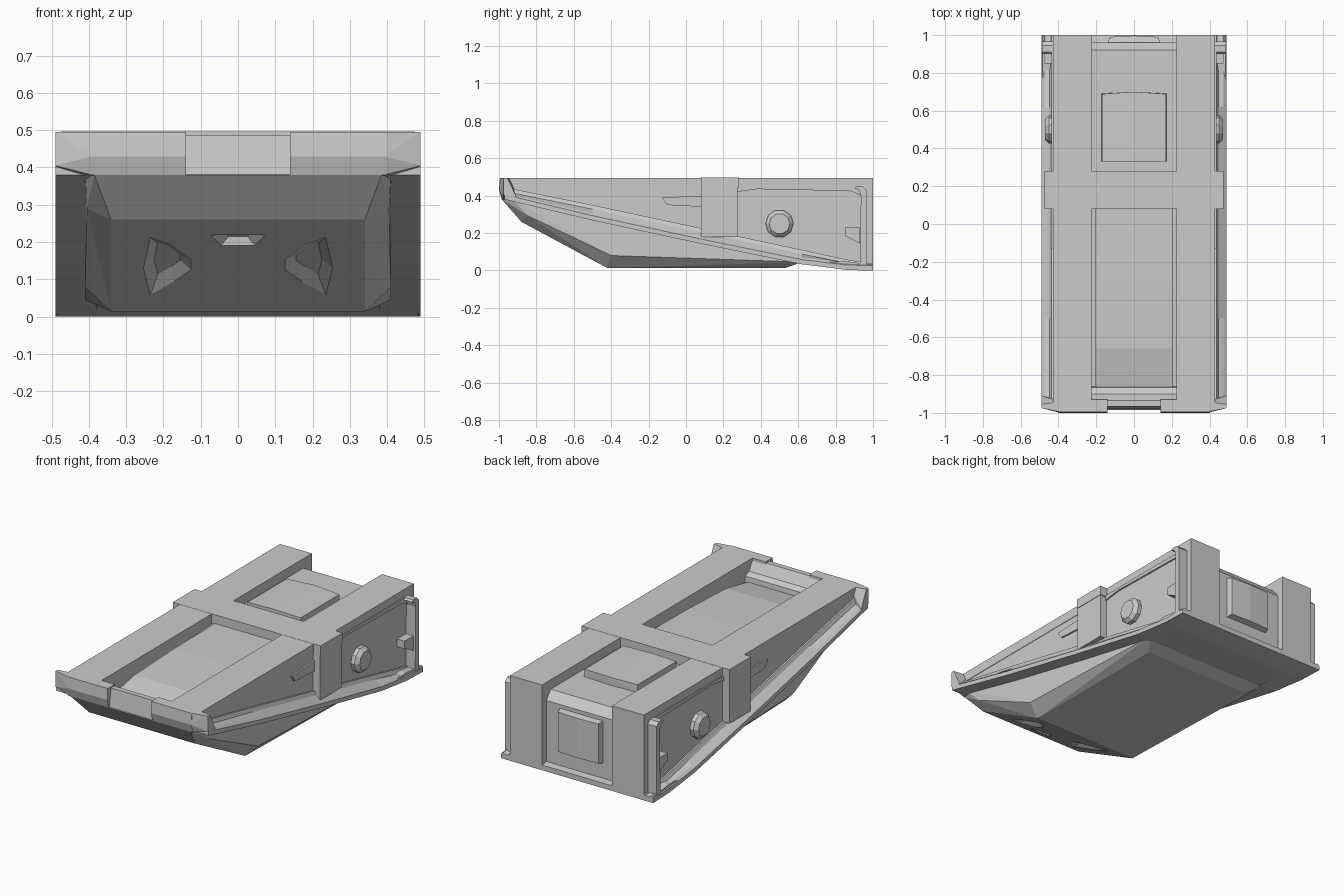
import bpy, bmesh
from mathutils import Vector, Matrix
from math import pi

if "Cube" in bpy.data.objects:
    bpy.data.objects.remove(bpy.data.objects["Cube"])


def finish(name, bm, mirror=False):
    bmesh.ops.recalc_face_normals(bm, faces=bm.faces)
    me = bpy.data.meshes.new(name)
    bm.to_mesh(me)
    bm.free()
    ob = bpy.data.objects.new(name, me)
    bpy.context.collection.objects.link(ob)
    if mirror:
        ob.modifiers.new("mirror", 'MIRROR').use_mirror_merge = False
    return ob


def loft(name, rings, mirror=False):
    """Skin closed rings of equal length and cap both ends."""
    bm = bmesh.new()
    vs = [[bm.verts.new(p) for p in r] for r in rings]
    n = len(vs[0])
    for a, b in zip(vs, vs[1:]):
        for i in range(n):
            bm.faces.new((a[i], a[(i + 1) % n], b[(i + 1) % n], b[i]))
    bm.faces.new(vs[0])
    bm.faces.new(vs[-1])
    return finish(name, bm, mirror)


def prism(name, yz, x0, x1, mirror=False):
    """Extrude a side profile across x."""
    return loft(name, [[(x, y, z) for y, z in yz] for x in (x0, x1)], mirror)


def box(name, x, y, z, mirror=False):
    return prism(name, [(y[0], z[0]), (y[1], z[0]), (y[1], z[1]), (y[0], z[1])], *x, mirror)


def hull(name, pts, mirror=False):
    bm = bmesh.new()
    for p in pts:
        bm.verts.new(p)
    res = bmesh.ops.convex_hull(bm, input=bm.verts)
    junk = [g for g in res["geom_interior"] if isinstance(g, bmesh.types.BMVert)]
    bmesh.ops.delete(bm, geom=junk, context='VERTS')
    bmesh.ops.dissolve_limit(bm, angle_limit=0.02, verts=bm.verts, edges=bm.edges)
    return finish(name, bm, mirror)


# Faceted lower hull: flat bottom, narrow chamfer, upright sides
half = [(.34, -.42, .013), (.34, .53, .013), (.34, -.88, .26), (.41, -.40, .08),
        (.41, .30, .07), (.405, -.84, .29), (.385, -.985, .38), (.41, -.94, .39), (.41, .62, .045)]
lower = hull("lower_hull", [(s * x, y, z) for x, y, z in half for s in (1, -1)])

# Tapered pockets in the sloped bow
normal = Vector((0, -.47, -.883))


def pocket(outline, depth):
    pts = [Vector((x, -.42 - (z - .013) * .46 / .247, z)) for x, z in outline]
    mid = sum(pts, Vector()) / len(pts)
    return hull("pocket_cutter", [p + normal * .005 for p in pts] +
                [mid + (p - mid) * .5 - normal * depth for p in pts])


side_pocket = [(.24, .22), (.18, .20), (.12, .155), (.12, .125), (.17, .09), (.24, .05), (.26, .13)]
mid_pocket = [(-.08, .22), (.08, .22), (.05, .19), (-.05, .19)]
for outline, depth in ((side_pocket, .022), ([(-x, z) for x, z in side_pocket], .022), (mid_pocket, .02)):
    cutter = pocket(outline, depth)
    mod = lower.modifiers.new("pocket", 'BOOLEAN')
    mod.operation, mod.solver, mod.object = 'DIFFERENCE', 'EXACT', cutter
    bpy.context.view_layer.objects.active = lower
    bpy.ops.object.modifier_apply(modifier=mod.name)
    bpy.data.objects.remove(cutter)

# Body core with stepped recess floors, and side walls
bottom = [(-.93, .375), (.62, .035), (.85, .008), (.96, .008)]
prism("body_core", bottom + [(.96, .39), (.92, .44), (.18, .44), (-.06, .43), (-.87, .375), (-.93, .38)], -.23, .23)
prism("side_wall", bottom + [(.96, .46), (-.93, .46)], .225, .427, True)

# Sloping flange along each side, and rear sill
stations = [(-.97, .445, .405), (-.5, .35, .293), (.08, .226, .168), (.62, .11, .058), (.85, .06, .03), (1, .035, .025)]
rings = []
for y, zu, zl in stations:
    low = max(zl - .025, 0)
    rings.append([(.38, y, low), (.40, y, zu), (.437, y, zu), (.447, y, zu - .022),
                  (.475, y, zl + .012), (.49, y, zl), (.49, y, low), (.45, y, low)])
loft("side_flange", rings, True)
prism("rear_sill", [(.62, .035), (.85, .004), (.95, 0), (1, 0), (1, .03), (.85, .05)], -.485, .485)

# Rails wrapping over the top and down the back
prism("top_rail", [(-.97, .495), (1, .495), (1, 0), (.95, 0), (.95, .44), (-.97, .44)], .225, .43, True)

# Front lip with a set-back middle notch and flared corner ears
prism("front_lip", [(-.93, .495), (-.995, .495), (-1, .43), (-.985, .38), (-.93, .375)], .14, .40, True)
prism("front_lip_notch", [(-.94, .487), (-.965, .487), (-.98, .377), (-.88, .37), (-.88, .39)], -.225, .225)
hull("front_lip_ear", [(.39, -.995, .495), (.39, -.94, .495), (.39, -1, .43), (.39, -.985, .38), (.39, -.93, .385),
                       (.49, -.975, .495), (.49, -.955, .495), (.49, -.975, .405), (.49, -.91, .375), (.49, -.91, .40)], True)

# Cross band and its side pillars
box("cross_band", (-.475, .475), (.08, .28), (.44, .496))
box("band_pillar", (.41, .472), (.08, .275), (.18, .45), True)

# Front recess panel and its ramp
prism("front_panel", [(.1, .40), (.1, .445), (-.3, .442), (-.66, .427), (-.87, .385), (-.87, .36)], -.205, .205)
prism("recess_ramp", [(-.86, .37), (-.865, .415), (-.90, .43), (-.935, .487), (-.95, .487), (-.95, .38)], -.225, .225)

# Raised hatches on the rear deck and the back
hull("deck_hatch", [(s * x, y, z) for s in (1, -1) for x, y, z in
     ((.172, .33, .43), (.172, .69, .43), (.17, .33, .482), (.17, .688, .482), (0, .70, .43), (0, .70, .487), (0, .33, .487))])
hull("back_hatch", [(s * x, y, z) for s in (1, -1) for x, y, z in
     ((.14, .95, .12), (.14, .95, .37), (.13, .99, .13), (.13, .99, .36), (0, .997, .13), (0, .997, .36))])

# Rear side rim with a rounded upper corner, and the arm under the rail
prism("rear_rim", [(.93, .02), (.965, .02), (.965, .43), (.945, .45), (.91, .45), (.90, .44), (.925, .43), (.935, .40)],
      .41, .487, True)
prism("under_rail_arm", [(.27, .42), (.38, .435), (.88, .425), (.94, .40), (.94, .45), (.27, .45)], .41, .436, True)

# Side details: hub, catch wedge and slot bar
bm = bmesh.new()
for x, r, depth in ((.43, .075, .04), (.46, .055, .02)):
    bmesh.ops.create_cone(bm, cap_ends=True, segments=10, radius1=.075, radius2=r, depth=depth,
                          matrix=Matrix.Translation((x, .5, .25)) @ Matrix.Rotation(pi / 2, 4, 'Y'))
finish("side_hub", bm, True)
prism("side_catch", [(.85, .185), (.93, .145), (.93, .23), (.85, .23)], .41, .475, True)
prism("side_slot_bar", [(-.13, .39), (.09, .40), (.09, .34), (-.1, .35)], .41, .437, True)
